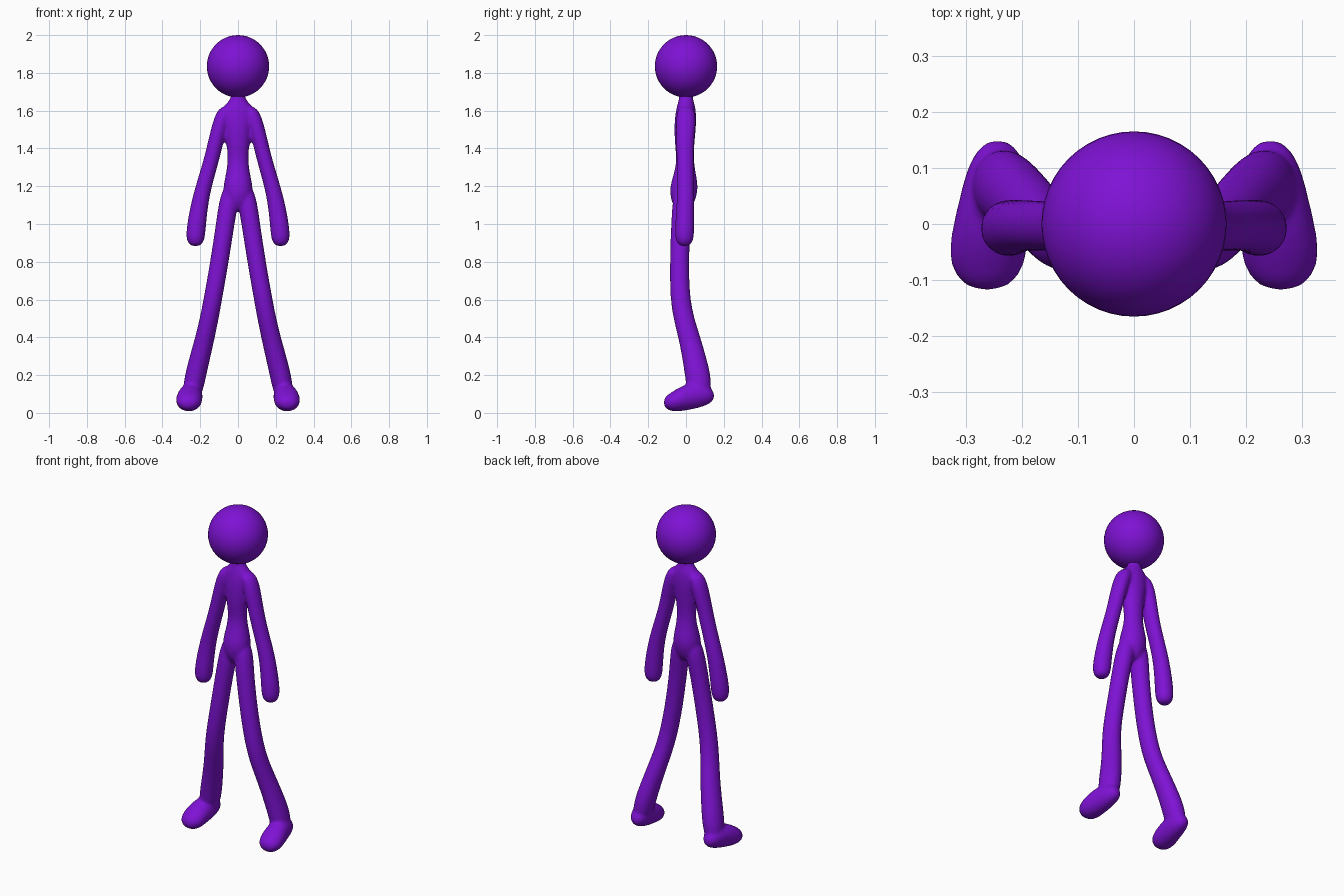
import bpy, bmesh, math

purple = bpy.data.materials.new("purple")
purple.diffuse_color = (0.21, 0.006, 0.66, 1)
SIDES = 20


def loft(bm, rings, side=1, along="z"):
    """Closed tube through rings (x, y, z, rx, r2), stacked along z or y."""
    loops = []
    for x, y, z, rx, r2 in rings:
        loop = []
        for i in range(SIDES):
            a = 2 * math.pi * i / SIDES
            u, v = rx * math.cos(a), r2 * math.sin(a)
            co = (x + u, y + v, z) if along == "z" else (x + u, y, z + v)
            loop.append(bm.verts.new((co[0] * side, co[1], co[2])))
        loops.append(loop)
    for a, b in zip(loops, loops[1:]):
        for i in range(SIDES):
            j = (i + 1) % SIDES
            bm.faces.new((a[i], a[j], b[j], b[i]))
    bm.faces.new(loops[0])
    bm.faces.new(loops[-1])


torso = [
    (0, 0, 1.72, .035, .035), (0, 0, 1.67, .036, .036), (0, 0, 1.645, .055, .042),
    (0, 0, 1.61, .088, .053), (0, -.004, 1.53, .078, .060), (0, -.008, 1.42, .060, .052),
    (0, -.004, 1.34, .054, .045), (0, -.006, 1.27, .063, .058), (0, -.010, 1.20, .080, .076),
    (0, -.014, 1.14, .078, .070), (0, -.016, 1.09, .045, .050), (0, -.016, 1.07, .02, .025),
]
arm = [
    (.050, 0, 1.625, .02, .02), (.066, 0, 1.61, .040, .045), (.088, 0, 1.55, .044, .055),
    (.112, -.004, 1.46, .042, .050), (.140, -.005, 1.34, .042, .045),
    (.182, -.002, 1.20, .044, .046), (.205, -.003, 1.10, .047, .047),
    (.222, -.007, .98, .052, .052), (.225, -.008, .92, .050, .050),
    (.225, -.008, .892, .036, .036), (.225, -.008, .882, .015, .015),
]
leg = [
    (.040, -.012, 1.20, .035, .040), (.047, -.014, 1.13, .053, .058),
    (.068, -.028, 1.00, .050, .052), (.098, -.035, .80, .050, .051), (.130, -.033, .62, .050, .053),
    (.152, -.012, .50, .051, .056), (.175, .018, .40, .053, .060), (.200, .042, .30, .056, .064),
    (.225, .063, .20, .058, .070), (.240, .070, .11, .055, .065), (.243, .070, .08, .03, .04),
]
foot = [
    (.262, -.118, .055, .02, .015), (.262, -.105, .055, .048, .036), (.261, -.070, .060, .070, .055),
    (.258, -.020, .077, .070, .068), (.250, .040, .092, .063, .073), (.245, .095, .096, .055, .062),
    (.243, .133, .092, .038, .040), (.243, .150, .090, .015, .015),
]

# body: torso, arms, legs and feet fused into one smooth skin
bm = bmesh.new()
loft(bm, torso)
for side in (-1, 1):
    loft(bm, arm, side)
    loft(bm, leg, side)
    loft(bm, foot, side, "y")
bmesh.ops.recalc_face_normals(bm, faces=bm.faces)
mesh = bpy.data.meshes.new("body")
bm.to_mesh(mesh)
bm.free()
mesh.materials.append(purple)
body = bpy.data.objects.new("body", mesh)
bpy.context.collection.objects.link(body)
sub = body.modifiers.new("round", "SUBSURF")
sub.levels = sub.render_levels = 2
fuse = body.modifiers.new("fuse", "REMESH")
fuse.mode = "VOXEL"
fuse.voxel_size = 0.009
fuse.use_smooth_shade = True
blend = body.modifiers.new("blend", "SMOOTH")
blend.factor = 0.5
blend.iterations = 6

# head
bpy.ops.mesh.primitive_uv_sphere_add(segments=48, ring_count=24, radius=.165, location=(0, 0, 1.835))
head = bpy.context.object
head.name = "head"
head.data.materials.append(purple)
bpy.ops.object.shade_smooth()
